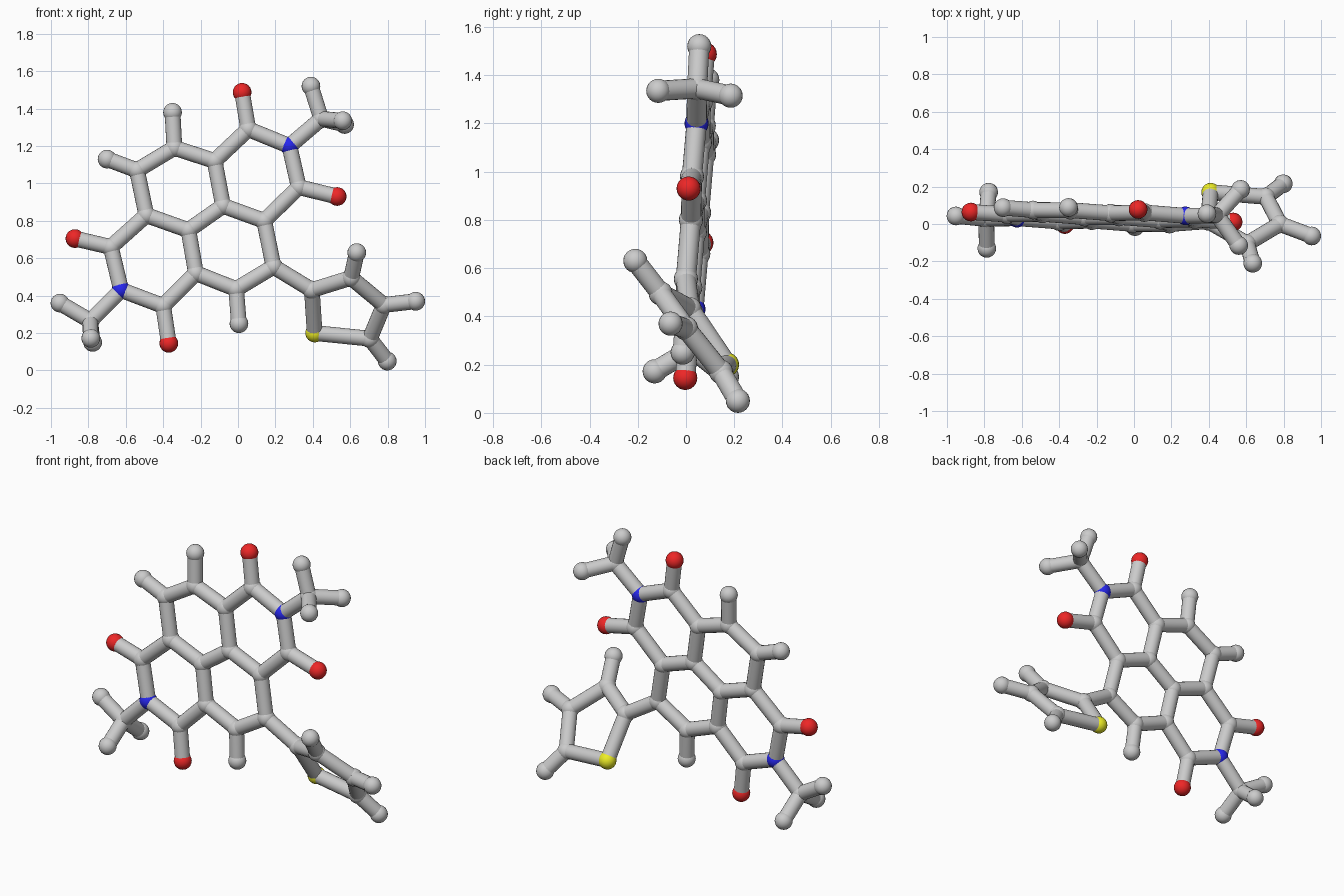
import bpy, bmesh, math
from mathutils import Vector

if "Cube" in bpy.data.objects:
    bpy.data.objects.remove(bpy.data.objects["Cube"])

BALL, STICK, SIDES = 0.05, 0.042, 20


def flat(x, z):
    """Point on the slightly tilted plane of the fused rings."""
    return Vector((x, -0.0325 - 0.05 * x + 0.075 * z, z))


# Fused ring core, listed as x, z on the plane
core = {
    'c1': (0.055, 1.29), 'n1': (0.275, 1.20), 'c2': (0.325, 0.98), 'c3': (0.14, 0.80),
    'c4': (-0.08, 0.88), 'c5': (-0.125, 1.12), 'c6': (-0.34, 1.19), 'c7': (-0.54, 1.07),
    'c8': (-0.49, 0.83), 'c9': (-0.265, 0.75), 'c10': (-0.68, 0.66), 'n2': (-0.625, 0.43),
    'c11': (-0.40, 0.345), 'c12': (-0.225, 0.52), 'c13': (-0.01, 0.435), 'c14': (0.19, 0.555),
    'o1': (0.022, 1.487), 'o2': (0.53, 0.93), 'o3': (-0.872, 0.705), 'o4': (-0.37, 0.145),
    'h6': (-0.35, 1.38), 'h7': (-0.70, 1.13), 'h13': (0.005, 0.25),
    'm1': (0.445, 1.345), 'm2': (-0.79, 0.265)}
atoms = {k: flat(*v) for k, v in core.items()}

# Methyl hydrogens and the twisted five-sided side ring
atoms.update({k: Vector(v) for k, v in {
    'h1a': (0.39, 0.055, 1.52), 'h1b': (0.56, -0.115, 1.335), 'h1c': (0.57, 0.185, 1.315),
    'h2a': (-0.952, 0.043, 0.36), 'h2b': (-0.787, -0.13, 0.172), 'h2c': (-0.777, 0.17, 0.15),
    'ta': (0.395, 0.015, 0.43), 'tb': (0.605, -0.105, 0.495), 'tc': (0.78, 0.0, 0.35),
    'td': (0.705, 0.145, 0.17), 's': (0.41, 0.17, 0.2),
    'htb': (0.635, -0.21, 0.63), 'htc': (0.95, -0.064, 0.37), 'htd': (0.798, 0.215, 0.05),
}.items()})

# Chains of bonded atoms
chains = ["c1 n1 c2 c3 c4 c5 c1", "c5 c6 c7 c8 c9 c4", "c8 c10 n2 c11 c12 c9",
          "c12 c13 c14 c3", "c1 o1", "c2 o2", "c10 o3", "c11 o4", "c6 h6", "c7 h7",
          "c13 h13", "n1 m1 h1a", "h1b m1 h1c", "n2 m2 h2a", "h2b m2 h2c",
          "c14 ta tb tc td s ta", "tb htb", "tc htc", "td htd"]


def finish(name, bm, color=None):
    me = bpy.data.meshes.new(name)
    bm.to_mesh(me)
    bm.free()
    ob = bpy.data.objects.new(name, me)
    bpy.context.collection.objects.link(ob)
    if color:
        mat = bpy.data.materials.new(name + "_color")
        mat.diffuse_color = color
        mat.use_nodes = True
        mat.node_tree.nodes["Principled BSDF"].inputs["Base Color"].default_value = mat.diffuse_color
        me.materials.append(mat)
    bpy.ops.object.select_all(action='DESELECT')
    ob.select_set(True)
    bpy.context.view_layer.objects.active = ob
    bpy.ops.object.shade_smooth_by_angle(angle=math.radians(40))


def balls(name, first_letters, color=None):
    bm = bmesh.new()
    for key, p in atoms.items():
        if key[0] in first_letters:
            r = bmesh.ops.create_uvsphere(bm, u_segments=SIDES, v_segments=12, radius=BALL)
            bmesh.ops.translate(bm, verts=r['verts'], vec=p)
    finish(name, bm, color)


# Balls, grouped by kind
balls("carbon_balls", "cmt")
balls("hydrogen_balls", "h")
balls("oxygen_balls", "o", (0.85, 0.02, 0.02, 1))
balls("nitrogen_balls", "n", (0.02, 0.02, 0.85, 1))
balls("sulfur_ball", "s", (0.85, 0.85, 0.02, 1))

# Sticks between bonded balls
bm = bmesh.new()
for chain in chains:
    keys = chain.split()
    for a, b in zip(keys, keys[1:]):
        d = atoms[b] - atoms[a]
        rot = d.to_track_quat('Z', 'Y').to_matrix()
        r = bmesh.ops.create_cone(bm, cap_ends=True, segments=SIDES, radius1=STICK,
                                  radius2=STICK, depth=d.length)
        bmesh.ops.rotate(bm, verts=r['verts'], cent=(0, 0, 0), matrix=rot)
        bmesh.ops.translate(bm, verts=r['verts'], vec=(atoms[a] + atoms[b]) / 2)
finish("bond_sticks", bm)
